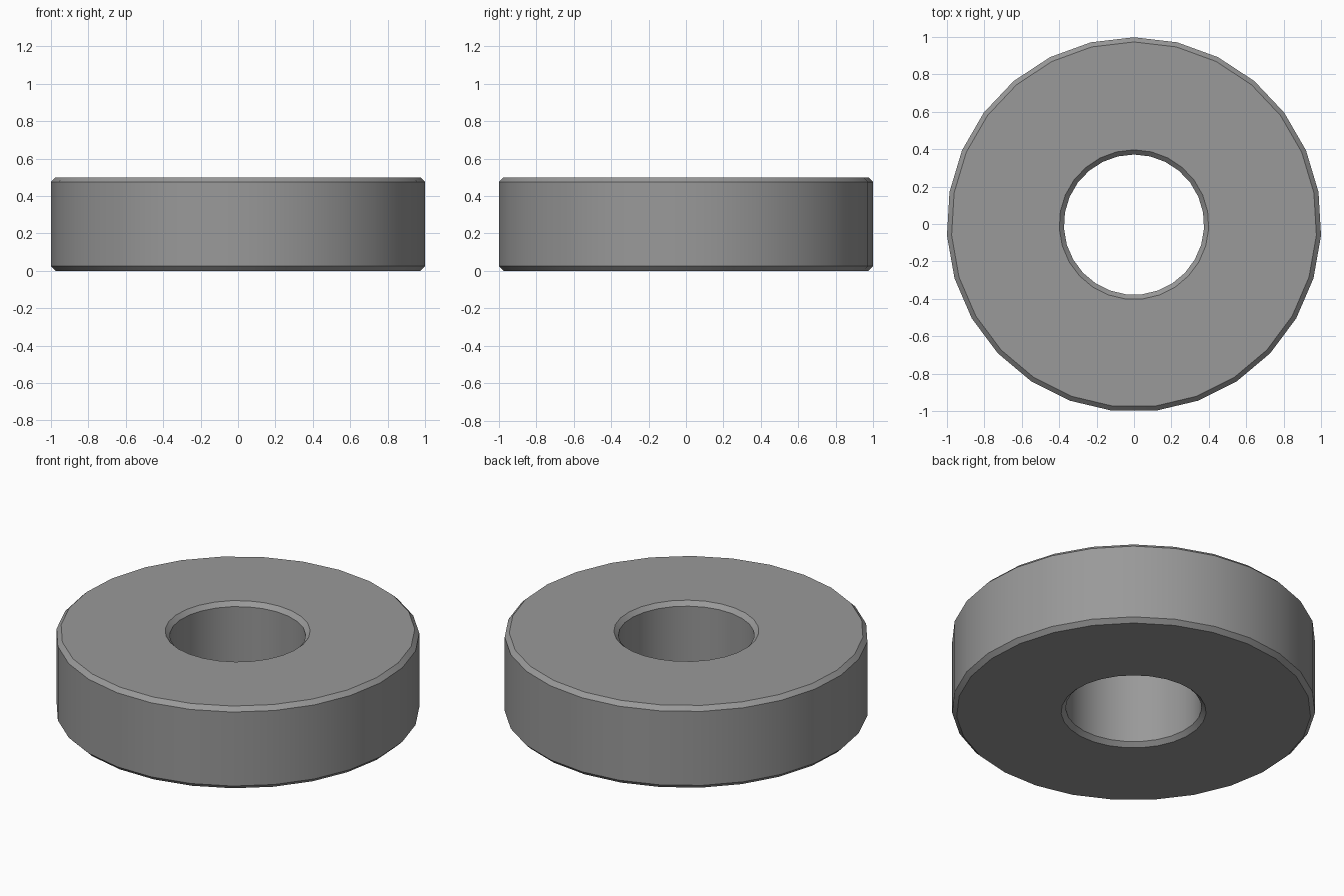
import bpy, bmesh, math

if "Cube" in bpy.data.objects:
    bpy.data.objects.remove(bpy.data.objects["Cube"])

SIDES = 27
R_OUT, R_HOLE, HEIGHT, BEVEL = 1.0017, 0.375, 0.50, 0.025
Y_SHIFT = -0.0034  # odd-sided ring: centre its bounds on y = 0

# Closed cross-section (radius, height), chamfered at all four corners
profile = [
    (R_HOLE + BEVEL, 0), (R_OUT - BEVEL, 0),
    (R_OUT, BEVEL), (R_OUT, HEIGHT - BEVEL),
    (R_OUT - BEVEL, HEIGHT), (R_HOLE + BEVEL, HEIGHT),
    (R_HOLE, HEIGHT - BEVEL), (R_HOLE, BEVEL),
]

# Revolve the profile around z
bm = bmesh.new()
rings = []
for i in range(SIDES):
    a = math.pi / 2 + 2 * math.pi * i / SIDES
    rings.append([bm.verts.new((r * math.cos(a), r * math.sin(a) + Y_SHIFT, z))
                  for r, z in profile])
n = len(profile)
for i in range(SIDES):
    p, q = rings[i], rings[(i + 1) % SIDES]
    for j in range(n):
        k = (j + 1) % n
        bm.faces.new((p[j], q[j], q[k], p[k]))
bmesh.ops.recalc_face_normals(bm, faces=bm.faces)

mesh = bpy.data.meshes.new("ring_washer")
bm.to_mesh(mesh)
bm.free()
washer = bpy.data.objects.new("ring_washer", mesh)
bpy.context.collection.objects.link(washer)

# Dark grey finish
dark = bpy.data.materials.new("dark_grey")
dark.diffuse_color = (0.32, 0.32, 0.32, 1)
dark.use_nodes = True
dark.node_tree.nodes["Principled BSDF"].inputs["Base Color"].default_value = dark.diffuse_color
mesh.materials.append(dark)

# Smooth walls, sharp chamfer edges
bpy.context.view_layer.objects.active = washer
washer.select_set(True)
bpy.ops.object.shade_smooth_by_angle(angle=math.radians(30))
